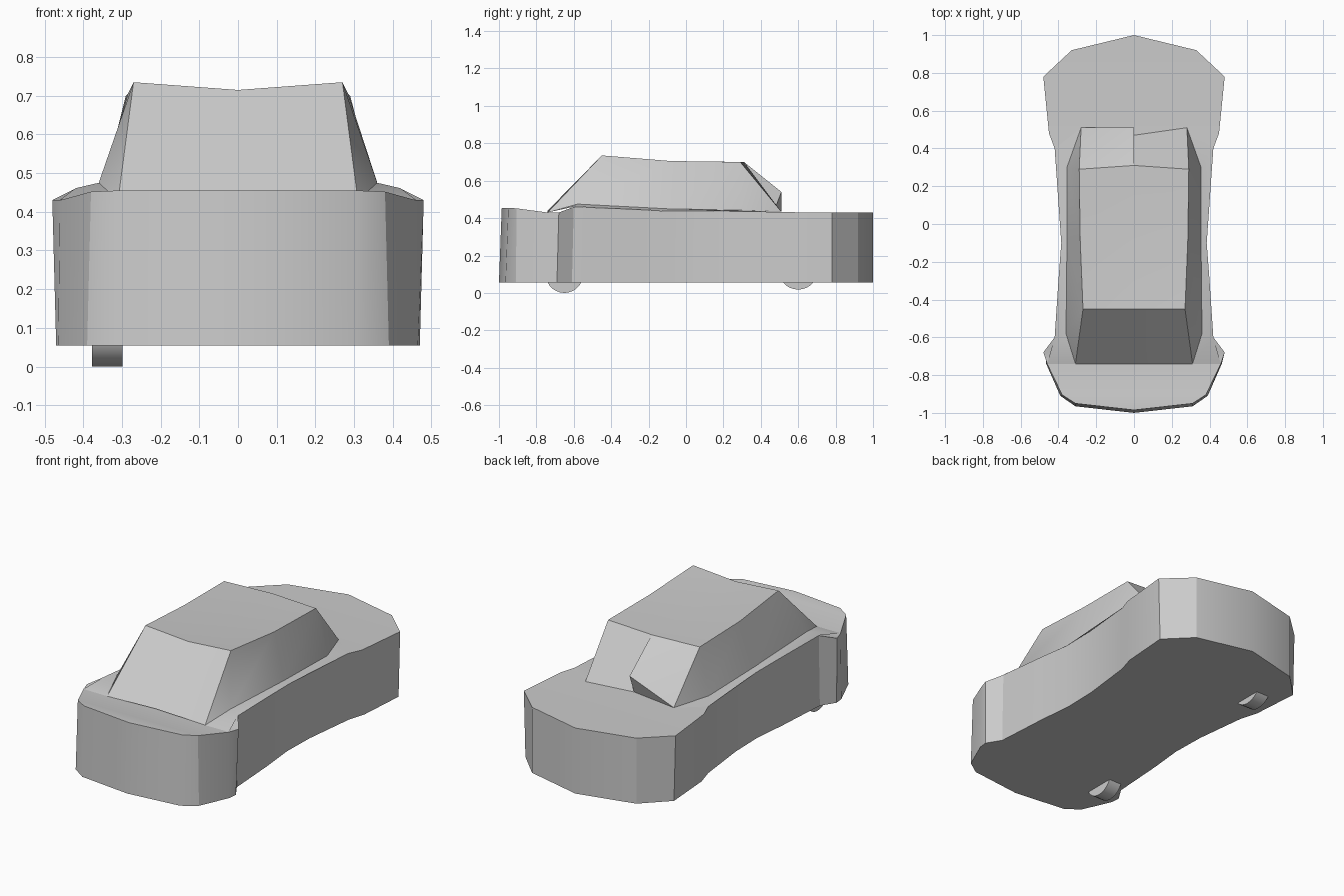
import bpy, bmesh, math

if "Cube" in bpy.data.objects:
    bpy.data.objects.remove(bpy.data.objects["Cube"])


def finish(name, bm, angle=30):
    bmesh.ops.remove_doubles(bm, verts=bm.verts, dist=0.0005)
    bmesh.ops.recalc_face_normals(bm, faces=bm.faces)
    me = bpy.data.meshes.new(name)
    bm.to_mesh(me)
    bm.free()
    ob = bpy.data.objects.new(name, me)
    bpy.context.collection.objects.link(ob)
    bpy.ops.object.select_all(action='DESELECT')
    ob.select_set(True)
    bpy.context.view_layer.objects.active = ob
    bpy.ops.object.shade_smooth_by_angle(angle=math.radians(angle))
    return ob


# Lower body: half outline front to back (bottom x, bottom y, top x, top y, top z)
outline = [
    (0, -1.0, 0, -0.985, .455),
    (.31, -.965, .31, -.95, .455),
    (.39, -.91, .38, -.905, .452),
    (.465, -.74, .46, -.74, .43),
    (.47, -.69, .48, -.68, .43),
    (.42, -.61, .42, -.60, .46),
    (.40, -.30, .40, -.30, .448),
    (.38, -.10, .385, -.10, .437),
    (.385, .10, .39, .10, .437),
    (.42, .40, .42, .40, .435),
    (.45, .50, .45, .48, .432),
    (.47, .78, .48, .78, .43),
    (.33, .92, .33, .92, .43),
    (0, 1.0, 0, 1.0, .43),
]
FLOOR = .055
bm = bmesh.new()
rows = []
for bx, by, tx, ty, tz in outline:
    rows.append([bm.verts.new(p) for p in (
        (bx, by, FLOOR), (tx, ty, tz), (-tx, ty, tz), (-bx, by, FLOOR))])
bmesh.ops.remove_doubles(bm, verts=rows[0] + rows[-1], dist=0.0005)


def vert_of(v, fallback):
    return v if v.is_valid else fallback


for r in (rows[0], rows[-1]):
    r[1], r[2] = vert_of(r[1], r[2]), vert_of(r[2], r[1])
    r[0], r[3] = vert_of(r[0], r[3]), vert_of(r[3], r[0])
for a, b in zip(rows, rows[1:]):
    for i in range(4):
        j = (i + 1) % 4
        loop = []
        for v in (a[i], b[i], b[j], a[j]):
            if v not in loop:
                loop.append(v)
        bm.faces.new(loop)
finish("body", bm)

# Cabin: named points on the right half and centre line
P = {
    'W0': (.31, -.74, .43), 'W1': (.27, -.45, .735),
    'R2': (.285, -.08, .705), 'R3': (.29, .29, .70),
    'B1': (.36, -.58, .475), 'B2': (.355, -.10, .45), 'B3': (.355, .30, .442),
    'D': (.28, .51, .434),
    'O0': (.46, -.74, .431), 'O1': (.42, -.60, .461),
    'O2': (.385, -.10, .438), 'O3': (.42, .40, .436),
    'c0': (0, -.74, .44), 'c1': (0, -.45, .715), 'c2': (0, -.08, .70),
    'M': (0, .31, .70), 'C': (0, .47, .434), 'K': (0, .51, .54),
}
common = ['c0 W0 W1 c1', 'c1 W1 R2 c2', 'c2 R2 R3 M',        # windscreen, roof
          'W0 B1 W1', 'B1 B2 R2 W1', 'B2 B3 R3 R2', 'B3 D R3',  # side windows
          'W0 O0 O1 B1', 'B1 O1 O2 B2', 'B2 O2 O3 B3', 'B3 O3 D']  # shoulders


def half(bm, side, faces):
    vs = {k: bm.verts.new((side * x, y, z)) for k, (x, y, z) in P.items()}
    for f in faces:
        loop = [vs[k] for k in f.split()]
        bm.faces.new(loop if side > 0 else loop[::-1])
    bmesh.ops.delete(bm, geom=[v for v in vs.values() if not v.link_faces],
                     context='VERTS')


bm = bmesh.new()
half(bm, 1, common + ['M R3 D C'])                           # flat rear window
half(bm, -1, common + ['M R3 K', 'R3 D K', 'K D C', 'M K C'])  # bulged rear window
finish("cabin", bm)

# Wheels, on the left side only, mostly hidden in the body
for name, y, z, r in (("front_wheel", -.65, .10, .10), ("rear_wheel", .60, .125, .107)):
    bpy.ops.mesh.primitive_cylinder_add(vertices=28, radius=r, depth=.08,
                                        location=(-.338, y, z),
                                        rotation=(0, math.pi / 2, 0))
    bpy.context.object.name = name
    bpy.ops.object.shade_smooth_by_angle(angle=math.radians(30))
